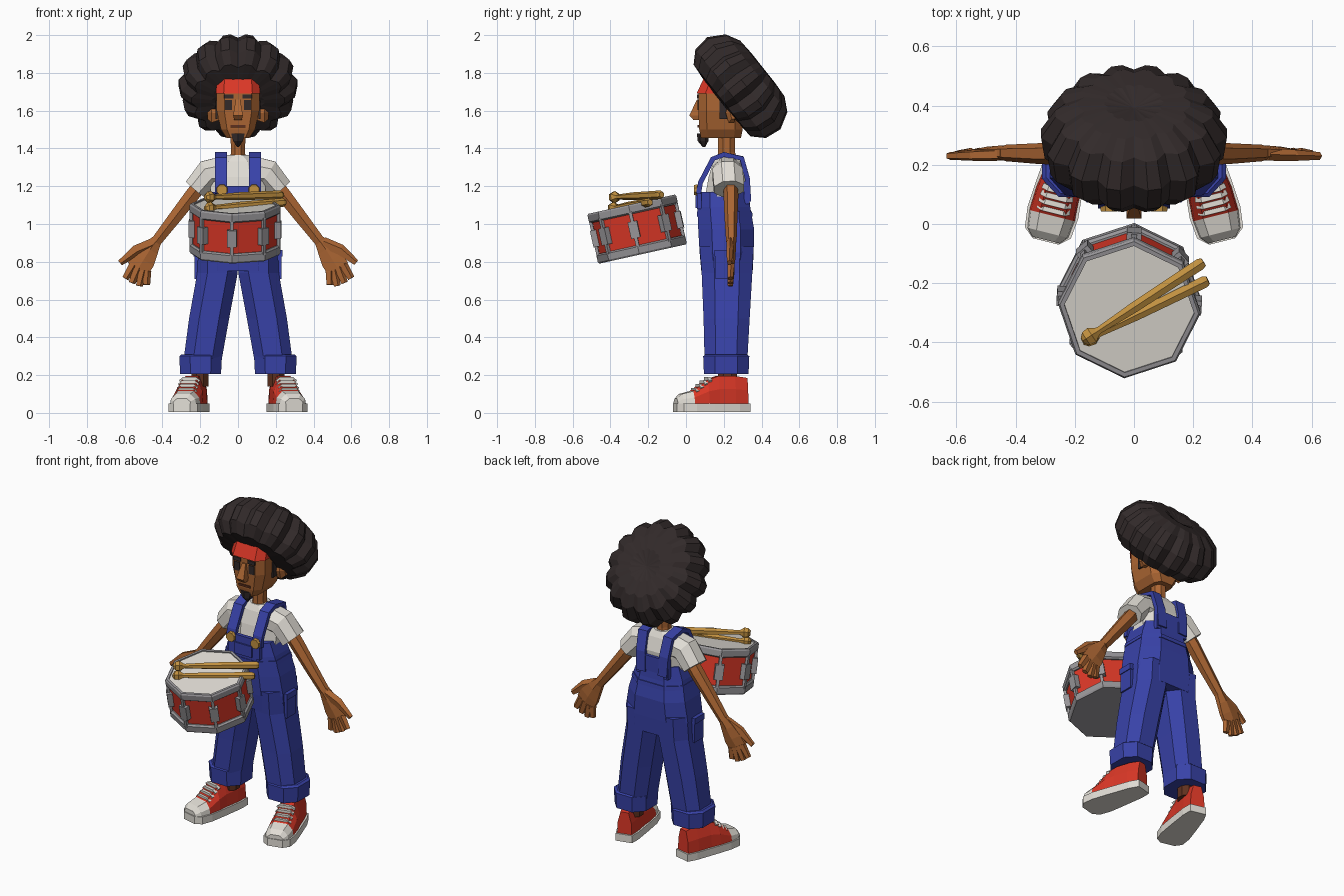
import bpy, bmesh
from math import sin, cos, pi, radians, copysign
from mathutils import Vector, Matrix

cube = bpy.data.objects.get("Cube")
if cube:
    bpy.data.objects.remove(cube, do_unlink=True)


def material(name, rgb):
    lin = [((c / 255 + 0.055) / 1.055) ** 2.4 for c in rgb] + [1]
    m = bpy.data.materials.new(name)
    m.use_nodes = True
    m.diffuse_color = lin
    m.node_tree.nodes["Principled BSDF"].inputs["Base Color"].default_value = lin
    return m


SKIN = material("brown skin", (172, 102, 51))
SHADE = material("dark skin", (95, 48, 30))
HAIR = material("black hair", (50, 42, 42))
RED = material("red", (218, 55, 38))
WHITE = material("off white", (226, 222, 214))
METAL = material("grey metal", (152, 150, 153))
WOOD = material("golden wood", (194, 145, 64))
BLUE = material("denim blue", (56, 66, 168))
X, Y, Z = Vector((1, 0, 0)), Vector((0, 1, 0)), Vector((0, 0, 1))


def finish(name, bm, mats, matrix):
    bmesh.ops.recalc_face_normals(bm, faces=bm.faces)
    me = bpy.data.meshes.new(name)
    bm.to_mesh(me)
    bm.free()
    ob = bpy.data.objects.new(name, me)
    for m in mats:
        me.materials.append(m)
    ob.matrix_world = matrix
    bpy.context.collection.objects.link(ob)


def tube(name, pts, radii, mat, n=8, ref=Y, axis=None, sq=1.0, lobe=1.0, matrix=Matrix()):
    """Loft n-sided rings along a path; radii are (across, along ref)."""
    bm = bmesh.new()
    pts = [Vector(p) for p in pts]
    rings = []
    k = 1 / cos(pi / n) ** sq
    for i, p in enumerate(pts):
        t = axis or (pts[min(i + 1, len(pts) - 1)] - pts[max(i - 1, 0)]).normalized()
        v = (ref - t * ref.dot(t)).normalized()
        u = v.cross(t)
        ru, rv = radii[i] if isinstance(radii[i], tuple) else (radii[i], radii[i])
        ring = []
        for j in range(n):
            a = (j + 0.5) * 2 * pi / n
            f = k * (lobe if j % 3 == 0 else 1)
            c, s = [copysign(abs(q) ** sq, q) * f for q in (cos(a), sin(a))]
            ring.append(bm.verts.new(p + u * ru * c + v * rv * s))
        rings.append(ring)
    for a, b in zip(rings, rings[1:]):
        for j in range(n):
            bm.faces.new((a[j], a[(j + 1) % n], b[(j + 1) % n], b[j]))
    bm.faces.new(rings[0])
    bm.faces.new(rings[-1])
    finish(name, bm, [mat], matrix)


def stack(name, rows, mat, x=0, **kw):
    """Horizontal rings given as (z, centre y, half width, half depth)."""
    tube(name, [(x, r[1], r[0]) for r in rows], [r[2:] for r in rows], mat, axis=Z, **kw)


def box(name, centre, half, mat, matrix=Matrix()):
    bm = bmesh.new()
    bmesh.ops.create_cube(bm, size=2)
    bmesh.ops.transform(bm, verts=bm.verts,
                        matrix=Matrix.Translation(centre) @ Matrix.Diagonal((*half, 1)))
    finish(name, bm, [mat], matrix)


# Head and face
stack("head", [(1.455, .185, .06, .106), (1.5, .185, .09, .115), (1.6, .185, .113, .12),
               (1.7, .185, .113, .12), (1.82, .22, .09, .09)], SKIN, sq=.5)
stack("neck", [(1.32, .22, .045, .05), (1.38, .215, .037, .045), (1.48, .215, .04, .045)], SKIN)
stack("headband", [(1.692, .185, .118, .128), (1.79, .21, .108, .108)], RED, sq=.5)
stack("nose", [(1.66, .068, .012, .01), (1.575, .048, .026, .03), (1.55, .055, .02, .015)], SKIN, n=4)
stack("goatee", [(1.408, .095, .006, .006), (1.44, .09, .026, .025), (1.48, .088, .036, .026)], HAIR, n=6)
box("mouth", (0, .066, 1.518), (.04, .0045, .006), SHADE)

# Puffy lobed hair, tipped backwards
tilt = Matrix.Translation((0, .287, 1.73)) @ Matrix.Rotation(radians(-51.5), 4, "X")
profile = [(.004, .135), (.1, .155), (.19, .15), (.265, .11), (.314, .025), (.302, -.065),
           (.245, -.122), (.14, -.132), (.01, -.115)]
tube("hair", [(0, 0, h) for r, h in profile], [r for r, h in profile], HAIR, n=42, axis=Z,
     lobe=.9, matrix=tilt @ Matrix.Rotation(radians(8.6), 4, "Z"))

# Shirt and overalls
stack("shirt", [(1.08, .2, .14, .11), (1.25, .22, .15, .1), (1.33, .22, .125, .075),
                (1.365, .22, .055, .055)], WHITE)
stack("overalls_body", [(.75, .217, .205, .136), (.85, .215, .215, .143), (.97, .213, .195, .148),
                        (1.09, .2, .165, .14), (1.17, .196, .135, .136)], BLUE, sq=.75)
stack("waist_seam", [(1.04, .206, .181, .147), (1.065, .204, .175, .146)], BLUE, sq=.75)
box("bib", (0, .07, 1.14), (.11, .012, .06), BLUE)
box("bib_pocket", (0, .055, 1.12), (.06, .006, .035), BLUE)
box("back_panel", (0, .322, 1.165), (.11, .014, .06), BLUE)


def shoe(name, s):
    place = Matrix.Translation((s * .25, .135, 0)) @ Matrix.Rotation(s * radians(14), 4, "Z")
    # stations: (along foot, half width, height)
    rows = [(-.195, .05, .075), (-.17, .072, .1), (-.11, .08, .115), (-.03, .076, .175),
            (.03, .066, .195), (.12, .058, .195), (.19, .045, .185)]
    bm = bmesh.new()
    rings = [[bm.verts.new((w * q, y, .04 + (h - .04) * e)) for q, e in
              ((-1, 0), (-.92, .55), (-.55, 1), (.55, 1), (.92, .55), (1, 0))] for y, w, h in rows]
    for a, b in zip(rings, rings[1:]):
        for j in range(6):
            bm.faces.new((a[j], a[(j + 1) % 6], b[(j + 1) % 6], b[j]))
    bm.faces.new(rings[0])
    bm.faces.new(rings[-1])
    for f in bm.faces:
        f.material_index = int(f.calc_center_median().y < -.1)
    finish(name + "_upper", bm, [RED, WHITE], place)
    # sole outline
    bm = bmesh.new()
    side = [(.045, -.2), (.08, -.17), (.088, -.1), (.08, 0), (.066, .14), (.05, .2)]
    outline = side + [(-x, y) for x, y in reversed(side)]
    face = bm.faces.new([bm.verts.new((x, y, .004)) for x, y in outline])
    top = bmesh.ops.extrude_face_region(bm, geom=[face])["geom"]
    bmesh.ops.translate(bm, vec=(0, 0, .046), verts=[v for v in top if isinstance(v, bmesh.types.BMVert)])
    finish(name + "_sole", bm, [WHITE], place)
    # laces follow the sloping front
    for i in range(4):
        y = -.093 + i * .023
        z = .124 + i * .019
        tube(f"{name}_lace_{i}", [(-.05, y + .006, z - .014), (-.034, y, z), (.034, y, z),
             (.05, y + .006, z - .014)], [.009] * 4, WHITE, n=4, matrix=place)


for s, side in ((1, "left"), (-1, "right")):
    def path(*p):
        return [(s * x, y, z) for x, y, z in p]

    # Facial features
    box(side + "_eye", (s * .05, .064, 1.63), (.019, .004, .027), HAIR)
    box(side + "_brow", (s * .049, .063, 1.675), (.025, .0045, .011), HAIR)
    box(side + "_sideburn", (s * .114, .2, 1.605), (.0045, .022, .05), HAIR)
    tube(side + "_ear", path((.1, .235, 1.585), (.14, .24, 1.59), (.162, .25, 1.59)),
         [(.035, .022), (.054, .026), (.034, .014)], SKIN, n=6, axis=X * s)

    # Straps and buttons
    tube(side + "_strap", path((.09, .066, 1.16), (.09, .077, 1.22), (.09, .142, 1.345), (.09, .2, 1.368),
         (.087, .295, 1.348), (.08, .325, 1.24), (.075, .332, 1.12)), [(.013, .031)] * 7, BLUE, n=4, ref=X)
    tube(side + "_button", path((.085, .07, 1.18), (.085, .042, 1.18)), [.03, .027], WOOD, ref=X)

    # Sleeve and arm
    tube(side + "_sleeve", path((.09, .22, 1.275), (.155, .22, 1.268), (.225, .228, 1.185)),
         [(.08, .075), (.075, .08), (.064, .08)], WHITE)
    tube(side + "_arm", path((.19, .235, 1.22), (.245, .238, 1.15), (.33, .238, 1.04), (.435, .24, .905)),
         [(.038, .034), (.038, .034), (.034, .03), (.028, .024)], SKIN, n=6)

    # Hand with fanned fingers
    tube(side + "_palm", path((.43, .24, .915), (.465, .24, .865), (.5, .24, .81), (.53, .238, .762)),
         [(.028, .022), (.046, .021), (.062, .018), (.062, .014)], SKIN, n=6)
    tube(side + "_thumb", path((.45, .235, .9), (.54, .232, .862), (.625, .23, .795)),
         [(.026, .018), (.026, .016), (.014, .011)], SKIN, n=5)
    for i, (kx, kz, tx, tz) in enumerate(((.555, .785, .598, .712), (.53, .77, .563, .688),
                                          (.505, .755, .524, .672), (.485, .75, .485, .678))):
        tube(f"{side}_finger_{i}", path((kx, .239, kz), (tx, .235, tz)),
             [(.021, .016), (.016, .012)], SKIN, n=5)

    # Trouser leg, cuff, pocket and ankle
    tube(side + "_leg", path((.11, .215, .88), (.109, .217, .74), (.153, .215, .5), (.192, .211, .25)),
         [(.1, .143), (.107, .134), (.106, .122), (.1, .112)], BLUE, axis=Z, sq=.8)
    stack(side + "_cuff", [(.205, .213, .108, .118), (.3, .213, .113, .122), (.31, .213, .1, .11)],
          BLUE, x=s * .198, sq=.8)
    box(side + "_side_pocket", (s * .213, .2, .785), (.018, .045, .075), BLUE)
    box(side + "_pocket_flap", (s * .218, .2, .845), (.018, .048, .018), BLUE)
    stack(side + "_ankle", [(.14, .22, .045, .05), (.24, .22, .045, .05)], SHADE, x=s * .2)
    shoe(side + "_shoe", s)

# Drum, tipped forward
drum = (Matrix.Translation((-.016, -.259, .973)) @ Matrix.Rotation(radians(12.5), 4, "X")
        @ Matrix.Rotation(radians(18.5), 4, "Z"))


def drum_part(name, rows, mat):
    tube(name, [(0, 0, z) for z, r in rows], [r for z, r in rows], mat, axis=Z, matrix=drum)


drum_part("drum_shell", [(-.1, .206), (.1, .206)], RED)
drum_part("drum_top_rim", [(.084, .213), (.092, .223), (.126, .223), (.135, .217), (.135, .203), (.12, .202)], METAL)
drum_part("drum_bottom_rim", [(-.135, .217), (-.126, .223), (-.092, .223), (-.084, .213)], METAL)
drum_part("drum_skin", [(.114, .204), (.128, .203)], WHITE)
for i in range(8):
    turn = drum @ Matrix.Rotation(radians(22.5 + 45 * i), 4, "Z")
    box(f"drum_lug_{i}", (.228, 0, 0), (.017, .025, .045), METAL, turn)
    box(f"drum_rod_{i}", (.232, 0, 0), (.008, .009, .1), METAL, turn)

# Drumsticks with round tips
for i, (a, b) in enumerate((((-.15, -.38, 1.142), (.235, -.128, 1.155)),
                            ((-.15, -.385, 1.085), (.25, -.19, 1.115)))):
    a, b = Vector(a), Vector(b)
    steps = (-.06, -.03, .02, .06, .08, .4, .97, 1)
    tube(f"drumstick_{i}", [a.lerp(b, t) for t in steps],
         [.012, .025, .028, .016, .012, .018, .02, .014], WOOD, n=6, ref=Z)
